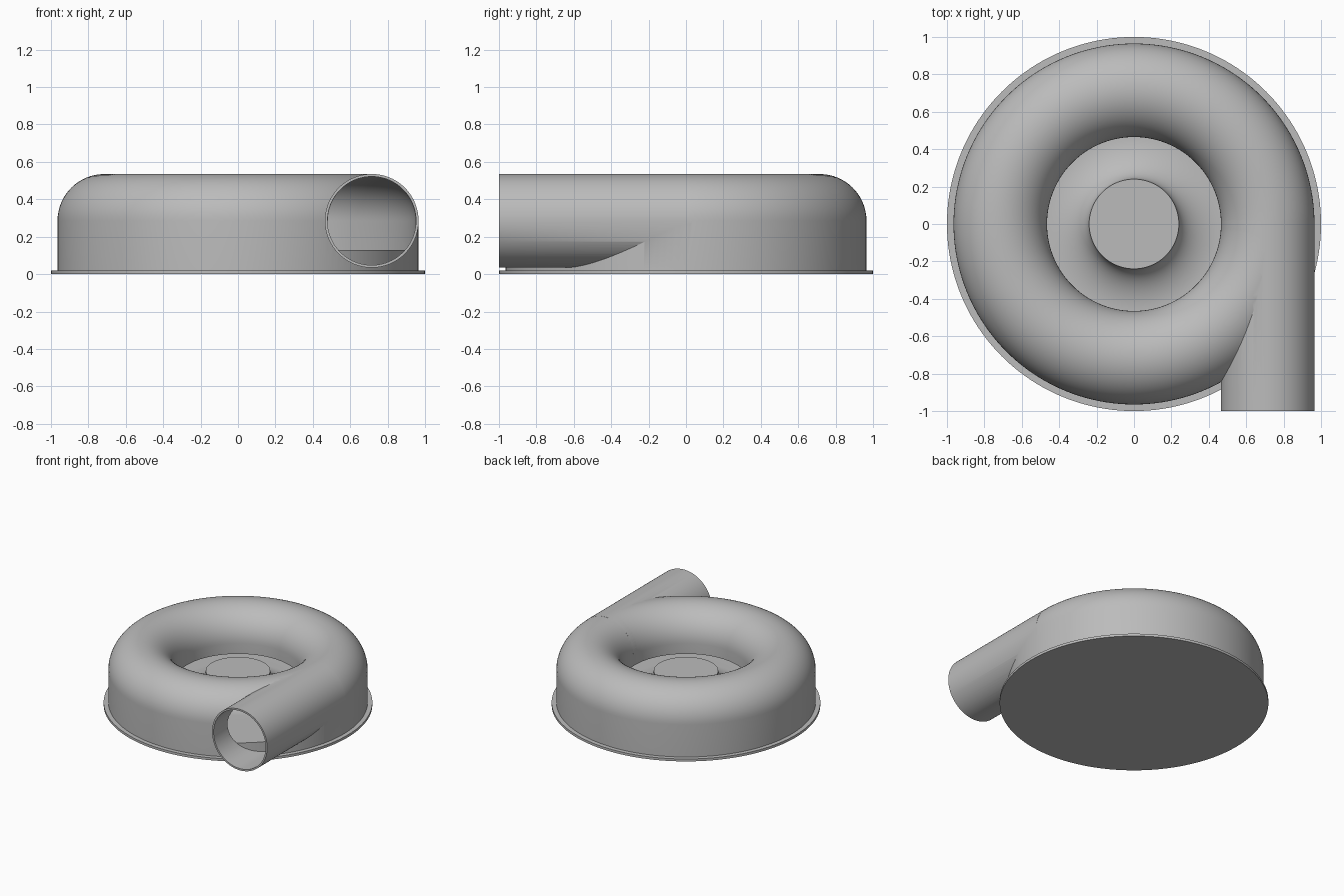
import bpy, bmesh
from math import sin, cos, pi, radians
from mathutils import Matrix

cube = bpy.data.objects.get("Cube")
if cube:
    bpy.data.objects.remove(cube)

grey = bpy.data.materials.new("housing grey")
grey.use_nodes = True
tone = (0.5, 0.5, 0.5, 1)
grey.diffuse_color = tone
grey.node_tree.nodes["Principled BSDF"].inputs["Base Color"].default_value = tone

SEG = 160
TUBE_X, TUBE_Z = 0.715, 0.285   # centre of the scroll tube


def finish(name, bm):
    bmesh.ops.recalc_face_normals(bm, faces=bm.faces)
    mesh = bpy.data.meshes.new(name)
    bm.to_mesh(mesh)
    bm.free()
    mesh.materials.append(grey)
    obj = bpy.data.objects.new(name, mesh)
    bpy.context.collection.objects.link(obj)
    return obj


def revolve(name, profile, closed):
    """Spin an (r, z) profile about the z axis."""
    bm = bmesh.new()
    verts = [bm.verts.new((r, 0, z)) for r, z in profile]
    edges = [bm.edges.new(p) for p in zip(verts, verts[1:])]
    if closed:
        edges.append(bm.edges.new((verts[-1], verts[0])))
    bmesh.ops.spin(bm, geom=verts + edges, axis=(0, 0, 1), cent=(0, 0, 0),
                   angle=2 * pi, steps=SEG, use_merge=True)
    bmesh.ops.remove_doubles(bm, verts=bm.verts, dist=1e-5)
    return finish(name, bm)


def pipe(name, radius, y0, y1):
    bm = bmesh.new()
    place = Matrix.Translation((TUBE_X, (y0 + y1) / 2, TUBE_Z)) @ Matrix.Rotation(pi / 2, 4, 'X')
    bmesh.ops.create_cone(bm, cap_ends=True, segments=96, radius1=radius,
                          radius2=radius, depth=y1 - y0, matrix=place)
    return finish(name, bm)


def arch(radius, steps=32):
    """Half circle from the outer side over the top to the inner side."""
    return [(TUBE_X + radius * cos(pi * i / steps), TUBE_Z + radius * sin(pi * i / steps))
            for i in range(steps + 1)]


def boolean(obj, other, operation):
    mod = obj.modifiers.new(operation.lower(), 'BOOLEAN')
    mod.operation, mod.object, mod.solver = operation, other, 'EXACT'
    bpy.ops.object.select_all(action='DESELECT')
    bpy.context.view_layer.objects.active = obj
    obj.select_set(True)
    bpy.ops.object.modifier_apply(modifier=mod.name)
    bpy.data.objects.remove(other)


def smooth(obj):
    bpy.ops.object.select_all(action='DESELECT')
    bpy.context.view_layer.objects.active = obj
    obj.select_set(True)
    bpy.ops.object.shade_smooth_by_angle(angle=radians(30))


# Scroll housing with its tangential outlet, hollowed out
housing = revolve("scroll_housing", [(0.965, 0.015)] + arch(0.25) + [(0.465, 0.015)], True)
boolean(housing, pipe("outlet_pipe", 0.2505, -1.0, 0.02), 'UNION')
cavity = [(0.95, -0.05)] + arch(0.235) + [(0.48, 0.2), (0.3, 0.2), (0.3, -0.05)]
boolean(housing, revolve("cavity_cutter", cavity, True), 'DIFFERENCE')
boolean(housing, pipe("bore_cutter", 0.2365, -1.1, 0.01), 'DIFFERENCE')

# Raised floor with flared hub in the middle
flare = [(0.47 - 0.23 * cos(t * pi / 32), 0.28 - 0.15 * sin(t * pi / 32)) for t in range(17)]
hub = revolve("hub_and_floor", [(0, 0.28)] + flare + [(0.952, 0.13), (0.952, 0.01), (0, 0.01)], False)

# Flat base plate
plate = revolve("base_plate", [(0, 0), (1, 0), (1, 0.02), (0, 0.02)], False)

for part in (housing, hub, plate):
    smooth(part)
